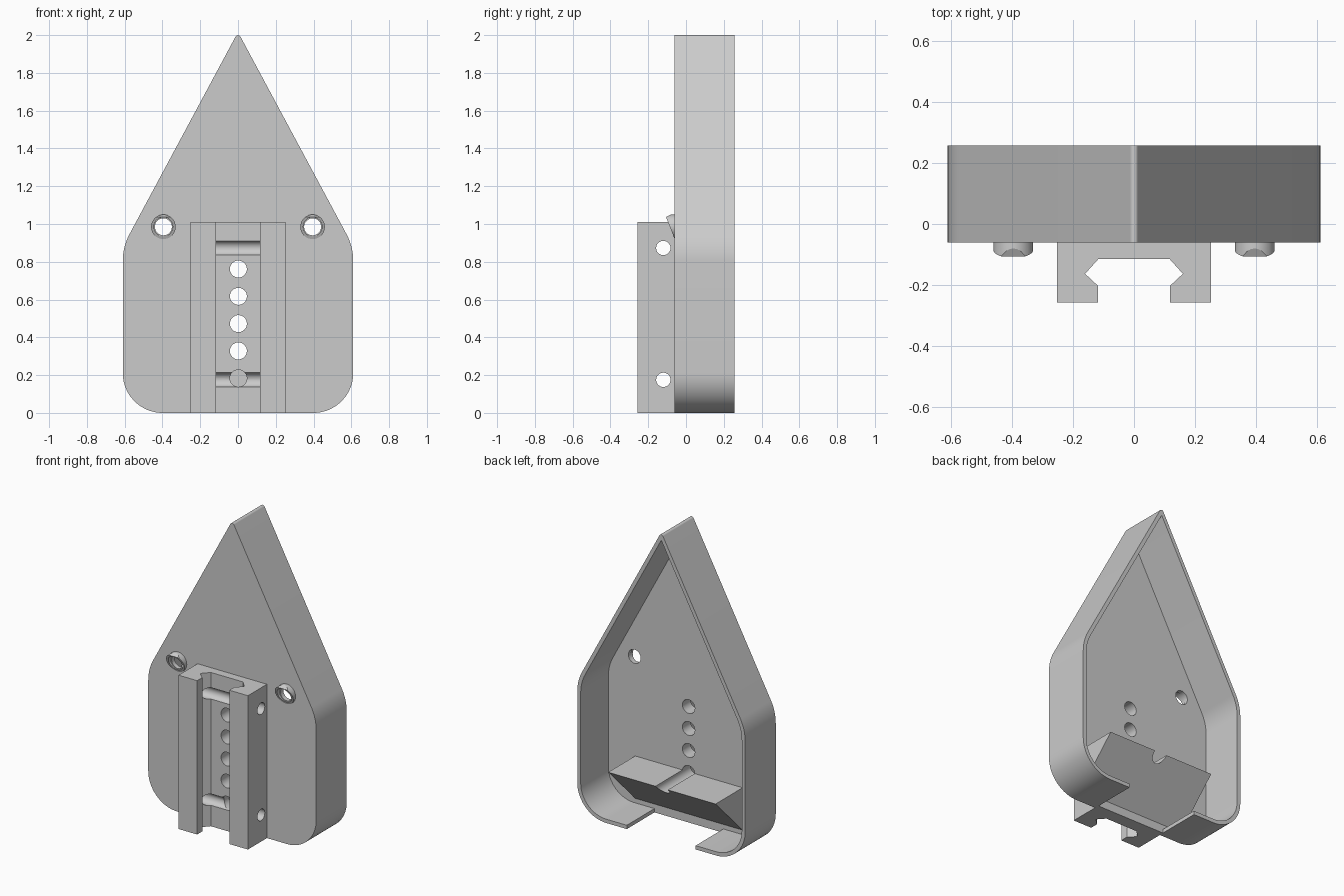
import bpy, bmesh, math
from mathutils import Vector

cube = bpy.data.objects.get("Cube")
if cube:
    bpy.data.objects.remove(cube, do_unlink=True)

grey = bpy.data.materials.new("plain grey")
grey.use_nodes = True
colour = (0.6, 0.6, 0.6, 1)
grey.diffuse_color = colour
grey.node_tree.nodes["Principled BSDF"].inputs["Base Color"].default_value = colour


def make_object(name, bm):
    bmesh.ops.recalc_face_normals(bm, faces=bm.faces)
    mesh = bpy.data.meshes.new(name)
    bm.to_mesh(mesh)
    bm.free()
    mesh.materials.append(grey)
    obj = bpy.data.objects.new(name, mesh)
    bpy.context.collection.objects.link(obj)
    return obj


def prism(name, points, axis, start, end):
    """Extrude a 2D profile along one axis; the profile uses the other two."""
    bm = bmesh.new()
    verts = []
    for a, b in points:
        co = [a, b]
        co.insert(axis, start)
        verts.append(bm.verts.new(co))
    face = bm.faces.new(verts)
    made = bmesh.ops.extrude_face_region(bm, geom=[face])["geom"]
    shift = Vector((0, 0, 0))
    shift[axis] = end - start
    bmesh.ops.translate(bm, vec=shift, verts=[v for v in made if isinstance(v, bmesh.types.BMVert)])
    return make_object(name, bm)


def circle(a, b, r, n=32):
    return [(a + r * math.cos(2 * math.pi * i / n), b + r * math.sin(2 * math.pi * i / n)) for i in range(n)]


def rounded(corners, steps=12):
    """Turn (x, z, radius) corners into a polygon with tangent arcs."""
    out = []
    for i, (x, z, r) in enumerate(corners):
        p = Vector((x, z))
        to_prev = (Vector(corners[i - 1][:2]) - p).normalized()
        to_next = (Vector(corners[(i + 1) % len(corners)][:2]) - p).normalized()
        half = to_prev.angle(to_next) / 2
        centre = p + (to_prev + to_next).normalized() * r / math.sin(half)
        first = p + to_prev * r / math.tan(half) - centre
        last = p + to_next * r / math.tan(half) - centre
        for k in range(steps + 1):
            spoke = first.lerp(last, k / steps).normalized() * r
            out.append(tuple(centre + spoke))
    return out


def cut(target, cutters):
    for cutter in cutters:
        cutter.hide_render = True
        mod = target.modifiers.new("cut", 'BOOLEAN')
        mod.operation = 'DIFFERENCE'
        mod.solver = 'EXACT'
        mod.object = cutter
        bpy.context.view_layer.objects.active = target
        bpy.ops.object.modifier_apply(modifier=mod.name)


def slice_off(obj, point, normal):
    """Remove everything on the normal side of a plane and cap the opening."""
    bm = bmesh.new()
    bm.from_mesh(obj.data)
    bmesh.ops.bisect_plane(bm, geom=bm.verts[:] + bm.edges[:] + bm.faces[:],
                           plane_co=point, plane_no=normal, clear_outer=True)
    bmesh.ops.holes_fill(bm, edges=[e for e in bm.edges if e.is_boundary], sides=0)
    bmesh.ops.recalc_face_normals(bm, faces=bm.faces)
    bm.to_mesh(obj.data)
    bm.free()


def outline(inset):
    """Pointed housing outline, moved inward by the wall thickness."""
    w, shoulder, tip = 0.61, 0.88, 2.016
    lean = math.atan2(w, tip - shoulder)
    x = w - inset
    z = shoulder - inset * math.tan(lean / 2)
    top = tip - inset / math.sin(lean)
    return rounded([(-x, inset, 0.21 - inset), (x, inset, 0.21 - inset),
                    (x, z, 0.3 - inset), (0, top, max(0.0145 - inset, 0.001)),
                    (-x, z, 0.3 - inset)])


FRONT, FLOOR, BACK = -0.06, -0.03, 0.257
WALL = 0.025
BOSS_X, BOSS_Z = 0.395, 0.985

# Cutters
round_holes = [prism("hole_cutter", circle(0.002, 0.328 + 0.1445 * i, 0.045), 1, -0.4, 0.4) for i in range(4)]
blind_hole = prism("blind_hole_cutter", circle(0.002, 0.183, 0.045), 1, -0.4, FLOOR + 0.02)
pin_holes = [prism("pin_hole_cutter", circle(-0.12, z, 0.038), 0, -0.5, 0.5) for z in (0.175, 0.873)]
screw_holes = [prism("screw_hole_cutter", circle(s * BOSS_X, BOSS_Z, 0.045), 1, -0.4, 0.4) for s in (-1, 1)]
cavity = prism("cavity_cutter", outline(WALL), 1, FLOOR, 0.4)
slot = prism("slot_cutter", [(-0.25, -0.1), (0.25, -0.1), (0.25, 0.055), (-0.25, 0.055)], 1, FLOOR, 0.4)

# Open-backed housing
housing = prism("housing", outline(0), 1, FRONT, BACK)
cut(housing, [cavity, slot, blind_hole] + round_holes + screw_holes)

# Front rail with a keyed channel
half = [(0.252, FRONT + 0.005), (0.252, -0.257), (0.117, -0.257),
        (0.117, -0.203), (0.16, -0.163), (0.117, -0.115)]
rail = prism("front_rail", half + [(-x, y) for x, y in reversed(half)], 2, 0, 1.01)
cut(rail, pin_holes + [blind_hole] + round_holes)

# Sloped shelf inside the housing
shelf = prism("inner_shelf", [(FLOOR - 0.005, 0.05), (FLOOR - 0.005, 0.333), (0.25, 0.333)], 0, -0.39, 0.39)
cut(shelf, [round_holes[0]])

# Slanted screw bosses
bosses = []
for side, screw in zip((-1, 1), screw_holes):
    name = "left_boss" if side > 0 else "right_boss"
    boss = prism(name, circle(side * BOSS_X, BOSS_Z, 0.065), 1, -0.12, FRONT + 0.005)
    slice_off(boss, (0, FRONT, 0.92), (0, -0.115, -0.045))
    slice_off(boss, (0, -0.105, 1.037), (0, -0.013, 0.025))
    recess = prism("recess_cutter", circle(side * BOSS_X, BOSS_Z, 0.05), 1, -0.4, FRONT)
    cut(boss, [recess, screw])
    bpy.data.objects.remove(recess, do_unlink=True)
    bosses.append(boss)

# Remove cutters and smooth the curved faces
for cutter in round_holes + pin_holes + screw_holes + [blind_hole, cavity, slot]:
    bpy.data.objects.remove(cutter, do_unlink=True)
bpy.ops.object.select_all(action='DESELECT')
for obj in [housing, rail, shelf] + bosses:
    obj.select_set(True)
bpy.context.view_layer.objects.active = housing
bpy.ops.object.shade_smooth_by_angle(angle=math.radians(20))
